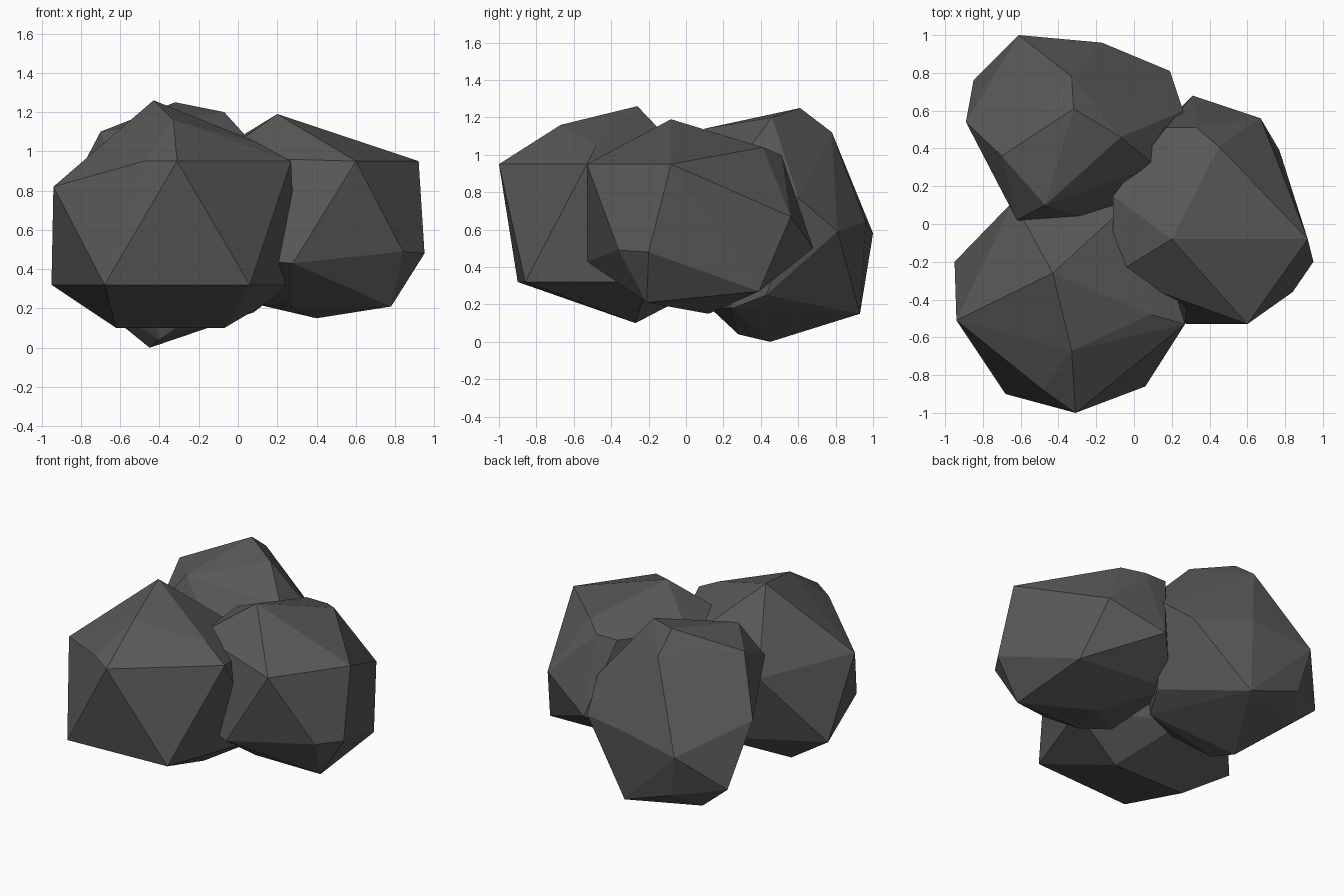
import bpy, bmesh, math

# Dark stone material
stone = bpy.data.materials.new("dark_stone")
stone.diffuse_color = (.1, .1, .098, 1)


def rock(name, corners):
    """Faceted boulder: the convex hull of a few corner points."""
    bm = bmesh.new()
    for c in corners:
        bm.verts.new(c)
    hull = bmesh.ops.convex_hull(bm, input=bm.verts[:])
    junk = [v for v in hull["geom_interior"] + hull["geom_unused"]
            if isinstance(v, bmesh.types.BMVert)]
    bmesh.ops.delete(bm, geom=list(set(junk)), context='VERTS')
    bmesh.ops.dissolve_limit(bm, angle_limit=math.radians(2),
                             verts=bm.verts[:], edges=bm.edges[:])
    bmesh.ops.recalc_face_normals(bm, faces=bm.faces[:])
    mesh = bpy.data.meshes.new(name)
    bm.to_mesh(mesh)
    bm.free()
    mesh.materials.append(stone)
    obj = bpy.data.objects.new(name, mesh)
    bpy.context.collection.objects.link(obj)
    return obj


# Front left boulder: peak, upper ring, lower ring, base edge
rock("front_rock", [
    (-.43, -.26, 1.26), (-.33, -.67, 1.16), (.09, -.48, 1.05),
    (-.94, -.51, .82), (-.48, -.88, .95), (-.31, -1, .95), (.27, -.53, .95),
    (.05, .18, .8), (-.64, .12, .8),
    (-.95, -.2, .32), (-.68, -.9, .32), (.06, -.86, .32), (.3, -.2, .32),
    (-.3, .15, .32), (-.62, -.27, .1), (-.07, -.27, .1)])

# Right boulder
rock("right_rock", [
    (.2, -.08, 1.19), (.45, .41, 1.04), (.33, .51, 1), (.17, .51, 1),
    (.6, -.53, .95), (.92, -.08, .95), (.67, .56, .67), (.31, .68, .5),
    (-.11, .15, 1), (-.11, -.27, .97), (.95, -.2, .48), (.84, -.36, .49),
    (.28, -.53, .43), (0, -.42, .45), (.28, -.21, .21), (.78, -.21, .21),
    (.77, .39, .27), (.4, .12, .15), (.1, -.1, .22), (.05, .42, .3)])

# Back left boulder
rock("back_rock", [
    (-.32, .61, 1.25), (-.07, .46, 1.2), (-.33, .78, 1.12), (-.7, .36, 1.1),
    (-.47, .1, 1.14), (.11, .31, 1), (-.62, .02, .92), (.26, .6, .77),
    (-.89, .54, .74), (-.17, .96, .64), (.19, .81, .59), (-.61, 1, .58),
    (-.85, .76, .33), (-.55, .94, .28), (-.18, .93, .15), (-.66, .76, .17),
    (-.45, .45, 0), (-.4, .28, .04), (.08, .25, .18), (.17, .43, .25),
    (-.2, .13, .18), (-.18, .01, .8), (-.01, .13, .85)])
